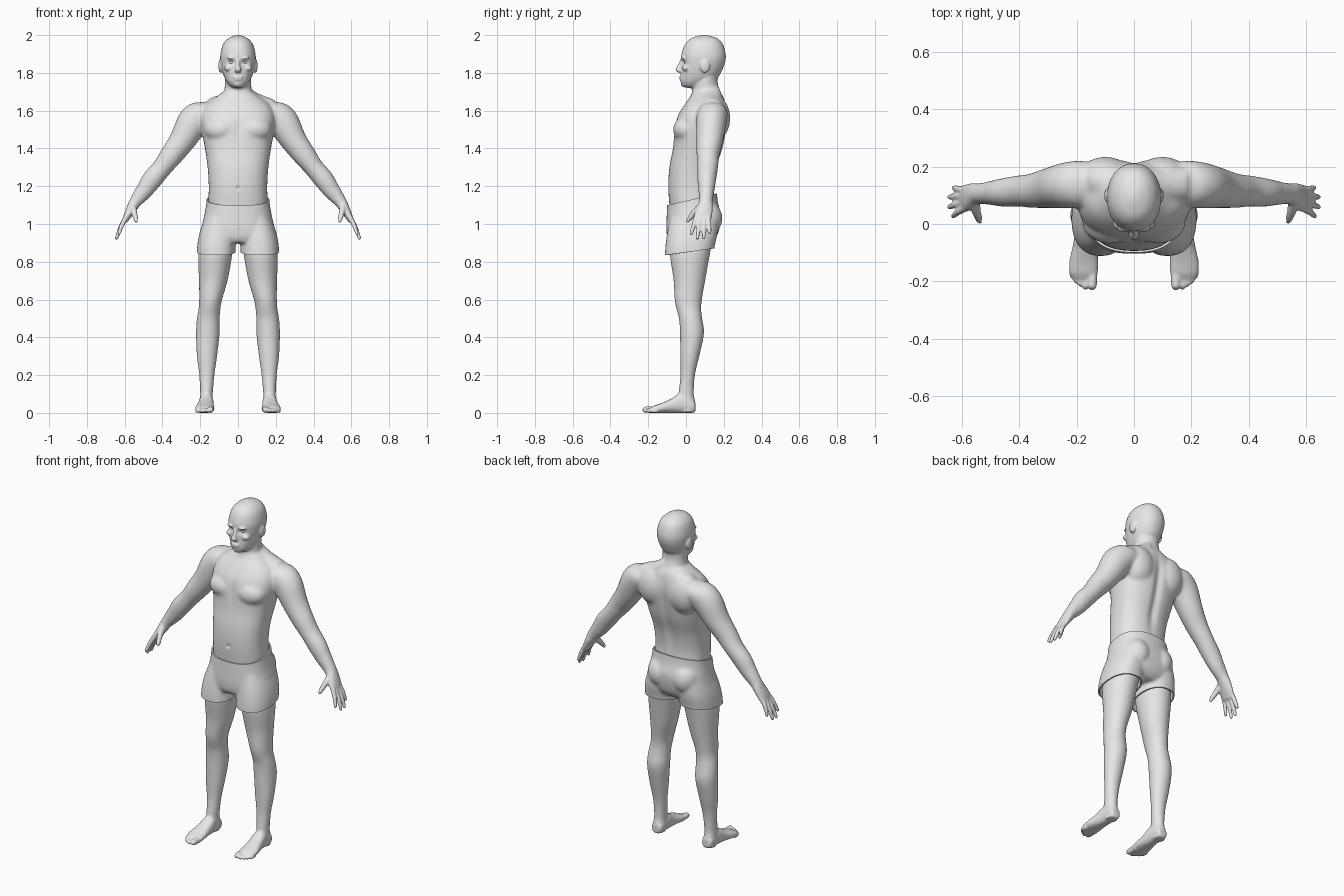
import bpy, bmesh, math
from mathutils import Vector, Matrix

X, Y, Z = Vector((1, 0, 0)), Vector((0, 1, 0)), Vector((0, 0, 1))
ARM_U = Vector((0.82, 0, 0.57))

grey = bpy.data.materials.new("plain grey")
grey.diffuse_color = (0.8, 0.8, 0.8, 1)


def span(z, rx, front, back, x=0.0):
    """Horizontal section given by its front and back depth."""
    return (x, (front + back) / 2, z, rx, (back - front) / 2)


def spline(p, t):
    """Catmull-Rom through the section tuples."""
    i = min(int(t), len(p) - 2)
    f = t - i
    a, b, c, d = p[max(i - 1, 0)], p[i], p[i + 1], p[min(i + 2, len(p) - 1)]
    return [0.5 * (2 * q + (r - o) * f + (2 * o - 5 * q + 4 * r - s) * f * f
                   + (3 * q - o - 3 * r + s) * f ** 3) for o, q, r, s in zip(a, b, c, d)]


def loft(bm, sections, u=X, v=Y, power=2.0, side=1, segs=36, steps=5):
    """Closed tube through (x, y, z, half_u, half_v) sections."""
    rings, n = [], (len(sections) - 1) * steps
    for k in range(n + 1):
        x, y, z, ru, rv = spline(sections, k / steps)
        ru, rv = max(ru, 0.002), max(rv, 0.002)
        ring = []
        for j in range(segs):
            a = 2 * math.pi * j / segs
            c, s = math.cos(a), math.sin(a)
            c = math.copysign(abs(c) ** (2 / power), c)
            s = math.copysign(abs(s) ** (2 / power), s)
            p = Vector((x, y, z)) + u * (c * ru) + v * (s * rv)
            ring.append(bm.verts.new((p.x * side, p.y, max(p.z, 0))))
        rings.append(ring)
    for r0, r1 in zip(rings, rings[1:]):
        for j in range(segs):
            bm.faces.new((r0[j], r0[(j + 1) % segs], r1[(j + 1) % segs], r1[j]))
    bm.faces.new(rings[0][::-1])
    bm.faces.new(rings[-1])


def blob(bm, centre, radii, side=1):
    c = Vector((centre[0] * side, centre[1], centre[2]))
    m = Matrix.Translation(c) @ Matrix.Diagonal((*radii, 1))
    bmesh.ops.create_uvsphere(bm, u_segments=24, v_segments=16, radius=1, matrix=m)


def make(name, bm):
    bmesh.ops.recalc_face_normals(bm, faces=bm.faces[:])
    me = bpy.data.meshes.new(name)
    bm.to_mesh(me)
    bm.free()
    ob = bpy.data.objects.new(name, me)
    me.materials.append(grey)
    bpy.context.collection.objects.link(ob)
    bpy.ops.object.select_all(action='DESELECT')
    ob.select_set(True)
    bpy.context.view_layer.objects.active = ob
    return ob


def apply(ob, kind, **settings):
    m = ob.modifiers.new(kind.lower(), kind)
    for k, val in settings.items():
        setattr(m, k, val)
    bpy.ops.object.modifier_apply(modifier=m.name)


# --- body: overlapping parts fused into one skin ---
bm = bmesh.new()
# torso
loft(bm, [span(0.94, .13, -.06, .13), span(1.02, .15, -.08, .155), span(1.1, .157, -.088, .153),
          span(1.2, .155, -.094, .148), span(1.3, .161, -.088, .163), span(1.4, .175, -.07, .195),
          span(1.5, .193, -.06, .215), span(1.57, .195, -.045, .222), span(1.63, .17, -.01, .212),
          span(1.67, .12, .02, .2), span(1.7, .08, .035, .18)], power=2.4, segs=48)
# neck
loft(bm, [span(1.64, .09, .02, .2), span(1.7, .074, .032, .182), span(1.75, .07, .04, .168),
          span(1.82, .07, .05, .175)])
# head
loft(bm, [span(1.721, .018, -.008, .05), span(1.73, .04, -.02, .08), span(1.75, .058, -.028, .13),
          span(1.78, .074, -.028, .172), span(1.82, .086, -.025, .194), span(1.86, .093, -.025, .208),
          span(1.9, .093, -.024, .21), span(1.95, .08, -.006, .196), span(1.98, .055, .022, .17),
          span(1.995, .026, .06, .132), span(2.001, .004, .092, .1)], power=2.15, segs=48)
# nose and lips
loft(bm, [(0, -.02, 1.875, .009, .008), (0, -.032, 1.84, .01, .014),
          (0, -.037, 1.815, .017, .019), (0, -.03, 1.802, .013, .012)])
blob(bm, (0, -.026, 1.778), (.027, .01, .006))
blob(bm, (0, -.025, 1.766), (.024, .01, .007))
blob(bm, (0, -.018, 1.738), (.02, .012, .014))

for s in (1, -1):
    # ears, brows, cheekbones
    blob(bm, (.093, .1, 1.836), (.011, .026, .036), s)
    blob(bm, (.034, -.016, 1.88), (.026, .012, .008), s)
    blob(bm, (.05, 0, 1.825), (.024, .02, .016), s)
    # chest, shoulder blades, neck muscles
    blob(bm, (.085, .005, 1.5), (.095, .074, .07), s)
    blob(bm, (.1, .15, 1.56), (.1, .085, .12), s)
    loft(bm, [(.03, .13, 1.70, .045, .055), (.1, .135, 1.645, .05, .06),
              (.19, .14, 1.605, .055, .06)], u=Z)
    # arm and palm
    loft(bm, [(.12, .14, 1.612, .06, .06), (.18, .14, 1.59, .084, .08), (.24, .134, 1.535, .085, .08),
              (.3, .125, 1.435, .069, .07), (.355, .116, 1.36, .061, .06),
              (.4, .115, 1.3, .053, .055), (.455, .11, 1.235, .054, .05),
              (.5, .108, 1.17, .045, .042), (.54, .105, 1.12, .034, .036),
              (.56, .1, 1.09, .028, .042), (.585, .09, 1.045, .021, .048),
              (.6, .087, 1.015, .014, .044)], u=ARM_U, side=s)
    # fingers and thumb
    for y0, y1, x1, z1 in ((.055, .028, .63, .95), (.076, .06, .643, .926),
                           (.098, .094, .643, .928), (.118, .126, .628, .955)):
        loft(bm, [(.59, y0, 1.04, .014, .013), ((.598 + x1) / 2, (y0 + y1) / 2, (1.04 + z1) / 2, .0125, .012),
                  (x1, y1, z1, .009, .009), (x1 + .003, y1, z1 - .007, .004, .004)],
             u=ARM_U, side=s, segs=14)
    loft(bm, [(.558, .085, 1.095, .02, .022), (.55, .045, 1.06, .016, .017), (.541, .018, 1.028, .013, .012),
              (.537, .005, 1.01, .008, .008)], v=Vector((0, .75, -.66)), side=s, segs=14)
    # leg
    loft(bm, [(.09, .04, 1, .085, .11), (.113, .03, .9, .088, .108), (.121, .02, .83, .09, .105),
              (.131, .018, .7, .076, .084), (.145, .012, .6, .061, .073), (.151, .015, .55, .058, .066),
              (.157, .024, .5, .061, .062), (.16, .032, .42, .063, .064), (.164, .02, .3, .054, .051),
              (.165, .009, .2, .041, .039), (.167, .001, .1, .034, .041), (.168, .008, .05, .034, .042),
              (.168, .01, .004, .032, .038)], side=s)
    # foot
    loft(bm, [(.166, .05, .03, .02, .022), (.167, .035, .036, .033, .036), (.168, -.03, .05, .038, .052),
              (.171, -.08, .037, .043, .037), (.175, -.13, .026, .05, .026), (.175, -.17, .019, .049, .019),
              (.172, -.192, .014, .04, .012)], v=Z, side=s, power=2.3)
    # toes
    for x, y, r in ((.146, -.221, .017), (.17, -.22, .012), (.187, -.21, .0115),
                    (.202, -.198, .011), (.215, -.182, .0105)):
        loft(bm, [(x, -.15, r, r, r), (x, y + .014, r, r, r), (x, y, r, r * .85, r * .85),
                  (x, y - .01, r * .8, r * .3, r * .3)], v=Z, side=s, segs=14)

body = make("body", bm)
apply(body, 'REMESH', mode='VOXEL', voxel_size=0.0052)
# soften muscle joins, keep face, hands and feet crisp
soft = body.vertex_groups.new(name="soft")
soft.add([v.index for v in body.data.vertices
          if .08 < v.co.z < 1.75 and abs(v.co.x) < .53], 1, 'REPLACE')
apply(body, 'SMOOTH', factor=0.5, iterations=40, vertex_group="soft")
apply(body, 'SMOOTH', factor=0.5, iterations=3)

# carved hollows: eye sockets, navel, spine and breastbone grooves
for v in body.data.vertices:
    x, y, z = abs(v.co.x), v.co.y, v.co.z
    if y < .04:
        d = ((x - .034) / .019) ** 2 + ((z - 1.856) / .012) ** 2
        v.co.y += .012 * math.exp(-d) * (z > 1.75)
        v.co.y += .007 * math.exp(-(x * x + (z - 1.19) ** 2) / .0001)
        v.co.y += .006 * math.exp(-(x / .018) ** 2 - ((z - 1.5) / .08) ** 2)
    elif y > .1:
        v.co.y -= .013 * math.exp(-(x / .025) ** 2 - ((z - 1.42) / .2) ** 4)
bpy.ops.object.shade_smooth_by_angle(angle=math.radians(60))

# --- eyes ---
bm = bmesh.new()
for s in (1, -1):
    blob(bm, (.034, .003, 1.855), (.015, .014, .01), s)
make("eyes", bm)
bpy.ops.object.shade_smooth_by_angle(angle=math.radians(60))

# --- shorts ---
bm = bmesh.new()
loft(bm, [span(.9, .15, -.085, .13), span(.93, .18, -.1, .16), span(.98, .192, -.104, .178),
          span(1.05, .178, -.102, .184), span(1.12, .167, -.099, .168), span(1.22, .163, -.099, .16)],
     power=2.4, segs=48)
for s in (1, -1):
    loft(bm, [(.09, .045, 1.05, .08, .125), (.107, .033, .95, .097, .133), (.115, .02, .87, .102, .13),
              (.116, .015, .78, .102, .128)], side=s, power=2.3)
    blob(bm, (.08, .09, 1.03), (.085, .103, .1), s)
shorts = make("shorts", bm)
apply(shorts, 'REMESH', mode='VOXEL', voxel_size=0.007)
apply(shorts, 'SMOOTH', factor=0.5, iterations=14)
# trim slanted waist and leg openings, then give the cloth thickness
bm = bmesh.new()
bm.from_mesh(shorts.data)
for point, normal in (((0, -.095, 1.1), (0, -.06, .255)), ((0, -.11, .835), (0, .035, -.255))):
    bmesh.ops.bisect_plane(bm, geom=bm.verts[:] + bm.edges[:] + bm.faces[:], plane_co=point,
                           plane_no=Vector(normal).normalized(), clear_outer=True)
bm.to_mesh(shorts.data)
bm.free()
apply(shorts, 'SOLIDIFY', thickness=0.008, offset=-1)
bpy.ops.object.shade_smooth_by_angle(angle=math.radians(50))
